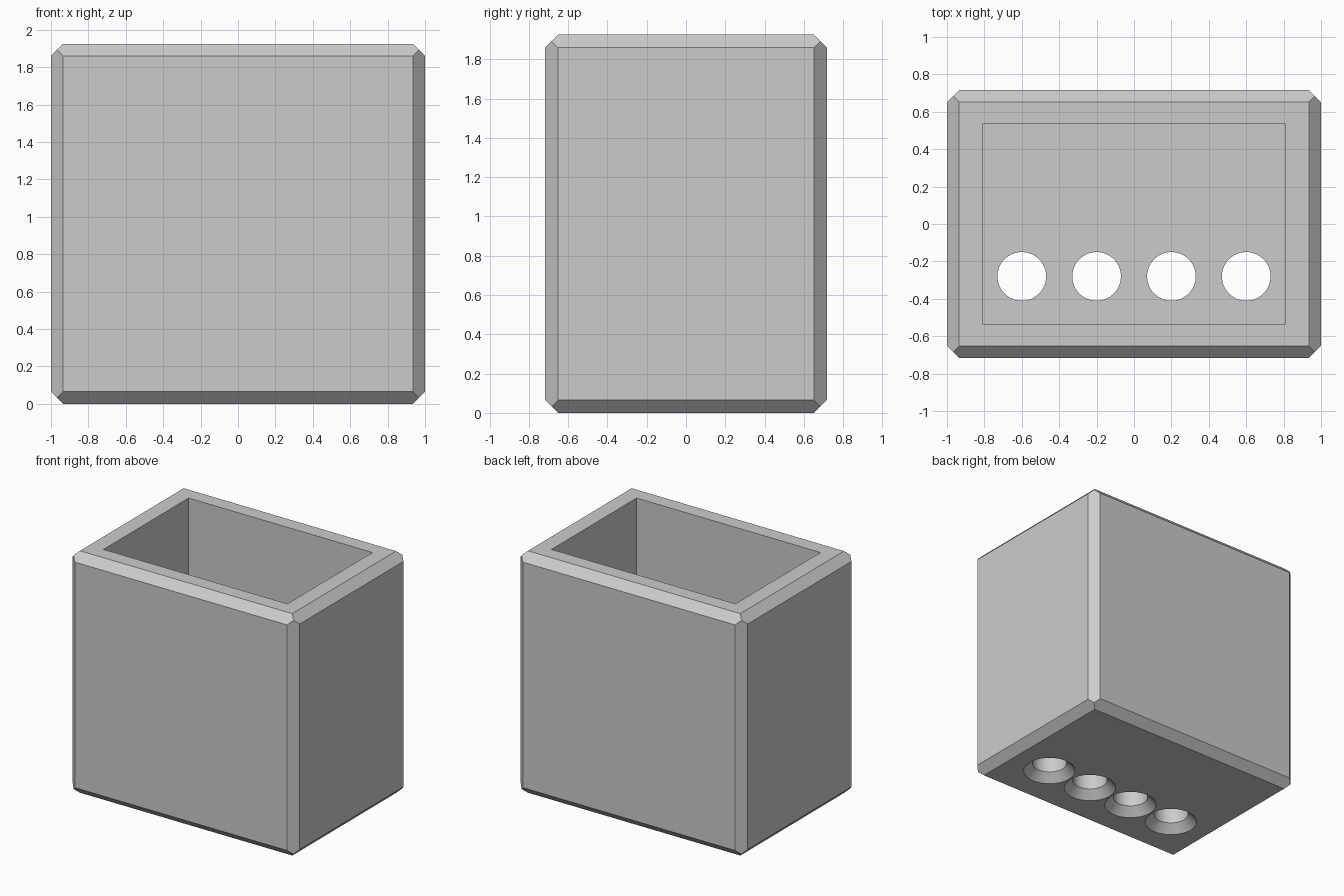
import bpy
import bmesh
from itertools import product
from mathutils import Matrix, Vector

WIDTH, DEPTH, HEIGHT = 2.0, 1.434, 1.925
CHAMFER = 0.065
FLOOR = 0.19
HOLE_R, SINK_R = 0.13, 0.195

cube = bpy.data.objects.get("Cube")
if cube:
    bpy.data.objects.remove(cube, do_unlink=True)

grey = bpy.data.materials.new("plain grey")
grey.use_nodes = True
grey.diffuse_color = (0.6, 0.6, 0.6, 1)
grey.node_tree.nodes["Principled BSDF"].inputs["Base Color"].default_value = (0.6, 0.6, 0.6, 1)


def add_object(name, bm):
    bmesh.ops.recalc_face_normals(bm, faces=bm.faces[:])
    mesh = bpy.data.meshes.new(name)
    bm.to_mesh(mesh)
    bm.free()
    mesh.materials.append(grey)
    obj = bpy.data.objects.new(name, mesh)
    bpy.context.collection.objects.link(obj)
    return obj


def cone(bm, x, y, z0, z1, r0, r1):
    bmesh.ops.create_cone(bm, cap_ends=True, segments=64, radius1=r0, radius2=r1,
                          depth=z1 - z0, matrix=Matrix.Translation((x, y, (z0 + z1) / 2)))


# Chamfered block: the three chamfers at each corner meet in one point
bm = bmesh.new()
half = Vector((WIDTH, DEPTH, HEIGHT)) / 2
for signs in product((-1, 1), repeat=3):
    insets = [Vector((CHAMFER,) * 3) for axis in range(3)]
    for axis, inset in enumerate(insets):
        inset[axis] = 0
    insets.append(Vector((CHAMFER,) * 3) / 2)
    for inset in insets:
        corner = half - inset
        bm.verts.new([s * c for s, c in zip(signs, corner)])
bmesh.ops.convex_hull(bm, input=bm.verts[:])
bmesh.ops.dissolve_limit(bm, angle_limit=0.01, verts=bm.verts[:], edges=bm.edges[:])
bmesh.ops.translate(bm, verts=bm.verts[:], vec=(0, 0, HEIGHT / 2))
body = add_object("open_box", bm)

# Cavity cutter
bm = bmesh.new()
bmesh.ops.create_cube(bm, size=1, matrix=Matrix.Translation((0, 0, FLOOR + 1))
                      @ Matrix.Diagonal((1.62, 1.07, 2, 1)))
cutters = [add_object("cavity_cutter", bm)]

# Bores and countersinks in the floor
bm_bore, bm_sink = bmesh.new(), bmesh.new()
slope = (SINK_R - HOLE_R) / CHAMFER
for x in (-0.6, -0.2, 0.2, 0.6):
    cone(bm_bore, x, -0.28, -0.1, FLOOR + 0.1, HOLE_R, HOLE_R)
    # Start just under the floor so the cut is clean
    cone(bm_sink, x, -0.28, -0.004, CHAMFER, SINK_R + 0.004 * slope, HOLE_R)
cutters += [add_object("bore_cutter", bm_bore), add_object("countersink_cutter", bm_sink)]

# Apply the cuts, then remove the cutters
for cutter in cutters:
    cutter.hide_render = True
    mod = body.modifiers.new(cutter.name, "BOOLEAN")
    mod.operation = "DIFFERENCE"
    mod.solver = "EXACT"
    mod.object = cutter
bpy.context.view_layer.objects.active = body
body.select_set(True)
for mod in list(body.modifiers):
    bpy.ops.object.modifier_apply(modifier=mod.name)
for cutter in cutters:
    bpy.data.objects.remove(cutter, do_unlink=True)
bpy.ops.object.shade_smooth_by_angle(angle=0.4)
